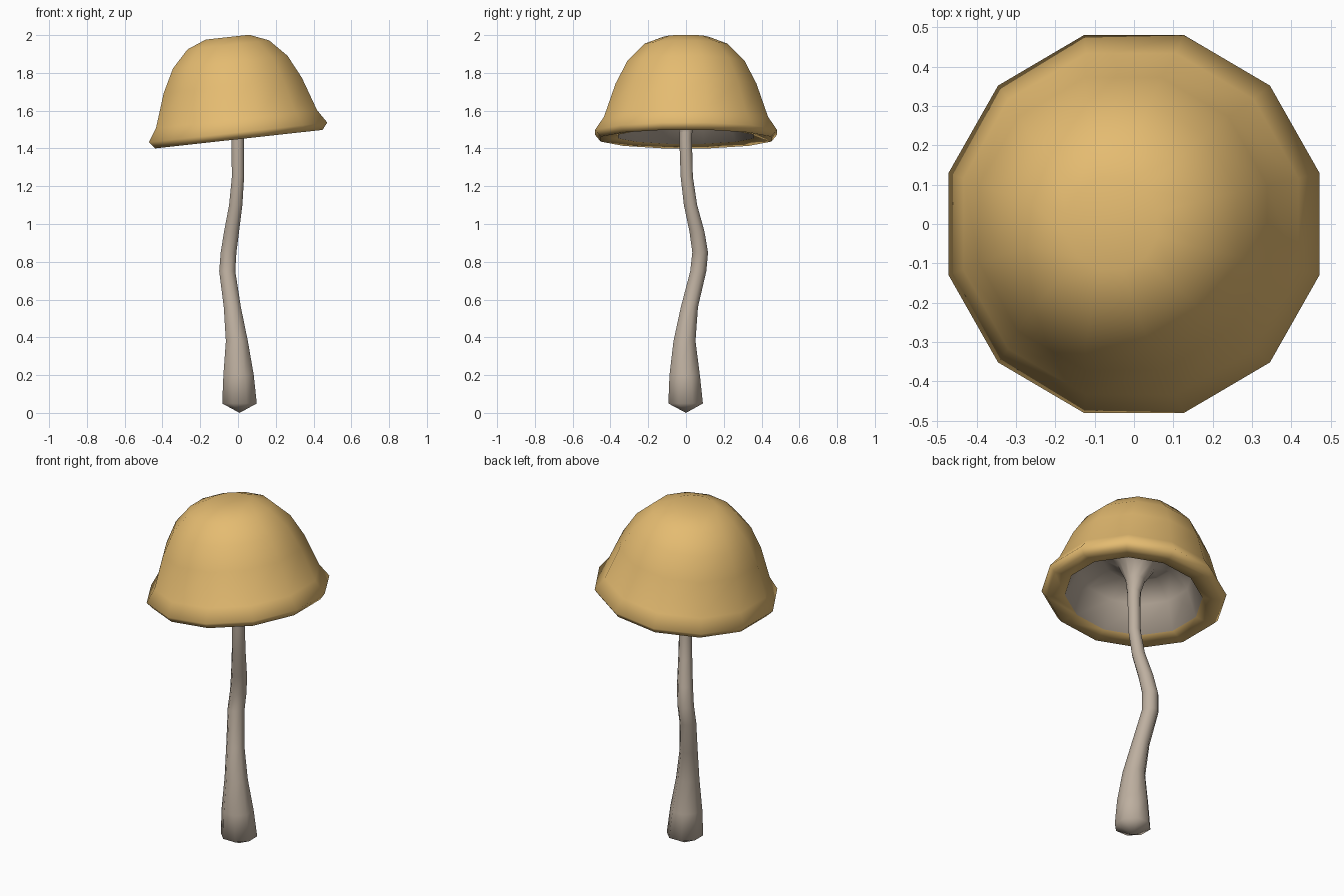
import bpy, bmesh, math
from mathutils import Vector, Matrix

if "Cube" in bpy.data.objects:
    bpy.data.objects.remove(bpy.data.objects["Cube"])


def material(name, rgb):
    m = bpy.data.materials.new(name)
    m.diffuse_color = (*rgb, 1)
    m.use_nodes = True
    m.node_tree.nodes["Principled BSDF"].inputs["Base Color"].default_value = m.diffuse_color
    return m


TAN = material("tan cap", (0.78, 0.50, 0.165))
GREY = material("warm grey stem", (0.51, 0.43, 0.35))


def tube(name, rings, sides, mats, start=None, end=None, grey_rows=0, y_scale=1.0):
    """Skin rings of (centre, tilt, radius); tip points close the ends.
    The first grey_rows bands use the second material."""
    bm = bmesh.new()
    loops = []
    for centre, tilt, r in rings:
        rot = Matrix.Rotation(tilt, 3, 'Y')
        loop = []
        for i in range(sides):
            a = 2 * math.pi * (i + 0.5) / sides
            p = Vector((r * math.cos(a), y_scale * r * math.sin(a), 0))
            loop.append(bm.verts.new(Vector(centre) + rot @ p))
        loops.append(loop)
    for row, (lo, hi) in enumerate(zip(loops, loops[1:])):
        for i in range(sides):
            j = (i + 1) % sides
            f = bm.faces.new((lo[i], lo[j], hi[j], hi[i]))
            f.material_index = 1 if row < grey_rows else 0
    for tip, loop, flip in ((start, loops[0], True), (end, loops[-1], False)):
        if tip is not None:
            v = bm.verts.new(tip)
            for i in range(sides):
                a, b = loop[i], loop[(i + 1) % sides]
                bm.faces.new((b, a, v) if flip else (a, b, v))
    me = bpy.data.meshes.new(name)
    bm.to_mesh(me)
    bm.free()
    for m in mats:
        me.materials.append(m)
    for f in me.polygons:
        f.use_smooth = True
    ob = bpy.data.objects.new(name, me)
    bpy.context.collection.objects.link(ob)
    return ob


# The cap leans toward -x around the rim centre
TILT = -math.radians(6.3)
RIM = Vector((0, 0, 1.485))


def on_axis(h):
    return RIM + Matrix.Rotation(TILT, 3, 'Y') @ Vector((0, 0, h))


# Cap: (radius, height) from the flared stem top, over the hollow, round the lip and up the bell
hollow = [(0.036, 0.0), (0.052, 0.08), (0.10, 0.17), (0.19, 0.21), (0.30, 0.13)]
shell = [(0.366, -0.022), (0.462, -0.036), (0.492, 0.0), (0.444, 0.071), (0.381, 0.25),
         (0.316, 0.374), (0.225, 0.466), (0.12, 0.507)]
tube("cap", [(on_axis(h), TILT, r) for r, h in hollow + shell], 12, [TAN, GREY],
     end=on_axis(0.503), grey_rows=len(hollow), y_scale=1.012)

# Stem: x, y, z, radius along a wavy path
path = [(0.008, -0.002, 0.05, 0.099), (0.003, -0.007, 0.2, 0.087), (-0.006, -0.008, 0.38, 0.063),
        (-0.030, 0.018, 0.56, 0.049), (-0.057, 0.065, 0.75, 0.046), (-0.050, 0.075, 0.85, 0.045),
        (-0.034, 0.058, 0.96, 0.043), (-0.012, 0.024, 1.1, 0.038), (0.0, 0.004, 1.25, 0.035),
        (-0.002, -0.002, 1.45, 0.036), (-0.003, 0, 1.5, 0.037)]
tube("stem", [((x, y, z), 0, r) for x, y, z, r in path], 8, [GREY], start=(0.008, 0, 0))
